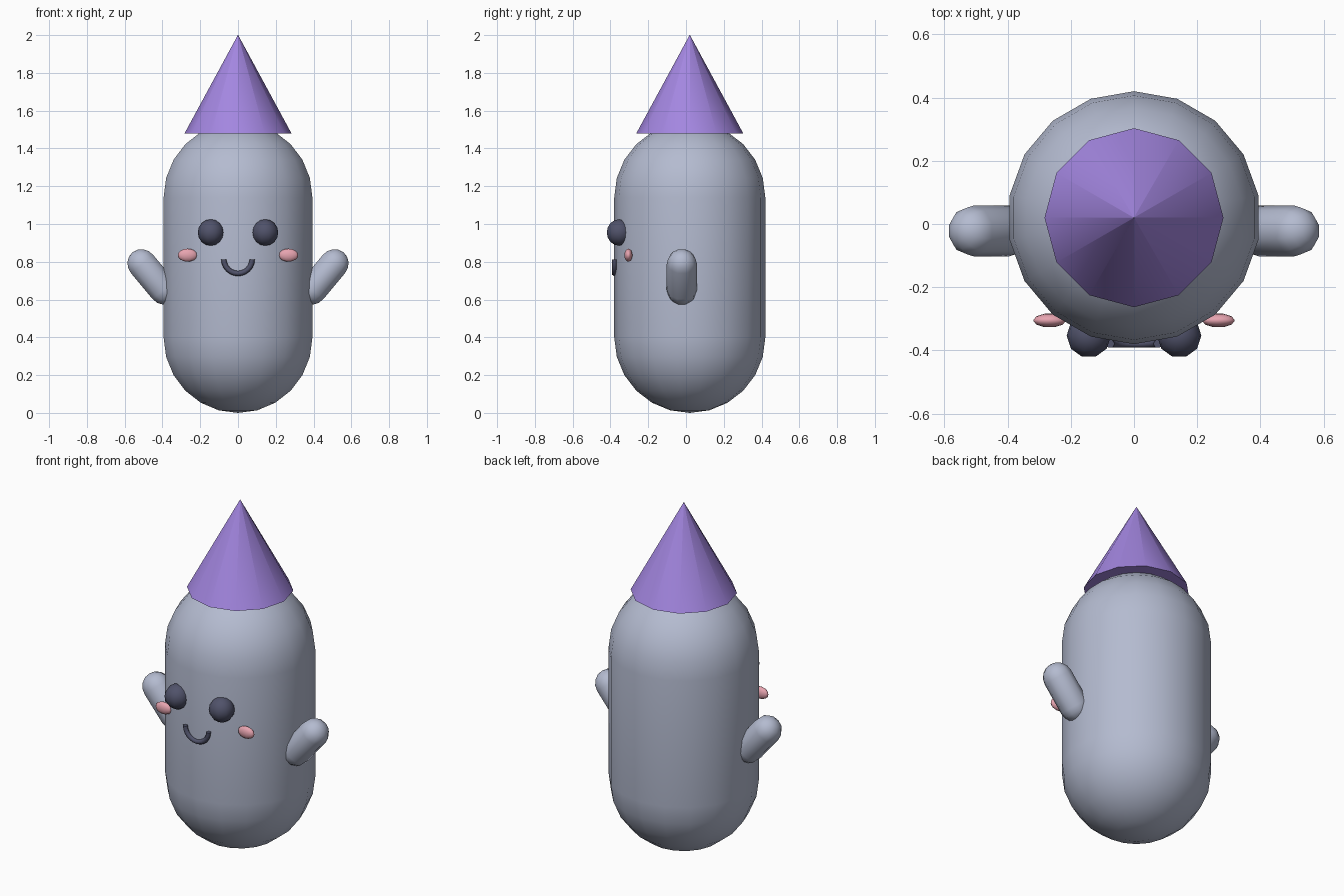
import bpy, bmesh
from math import sin, cos, pi, radians

cube = bpy.data.objects.get("Cube")
if cube:
    bpy.data.objects.remove(cube, do_unlink=True)


def material(name, hex_code):
    rgb = [int(hex_code[i:i + 2], 16) / 255 for i in (0, 2, 4)]
    lin = [c / 12.92 if c <= 0.04045 else ((c + 0.055) / 1.055) ** 2.4 for c in rgb]
    mat = bpy.data.materials.new(name)
    mat.use_nodes = True
    mat.diffuse_color = (*lin, 1)
    mat.node_tree.nodes["Principled BSDF"].inputs["Base Color"].default_value = (*lin, 1)
    return mat


grey = material("soft grey blue", "b4bbd0")
purple = material("party purple", "a386e0")
dark = material("dark slate", "50526a")
pink = material("blush pink", "eaa6b2")


def spin(name, points, steps, mat, axis=(0, 0, 1), angle=2 * pi, closed=False,
         location=(0, 0, 0), rotation=(0, 0, 0), scale=(1, 1, 1)):
    """Revolve a line of points about an axis and make a smooth object of it."""
    bm = bmesh.new()
    verts = [bm.verts.new(p) for p in points]
    edges = [bm.edges.new(pair) for pair in zip(verts, verts[1:])]
    if closed:
        edges.append(bm.edges.new((verts[-1], verts[0])))
    bmesh.ops.spin(bm, geom=verts + edges, cent=(0, 0, 0), axis=axis,
                   angle=angle, steps=steps)
    bmesh.ops.remove_doubles(bm, verts=bm.verts[:], dist=1e-5)
    if closed:
        bmesh.ops.holes_fill(bm, edges=[e for e in bm.edges if e.is_boundary], sides=0)
    bmesh.ops.recalc_face_normals(bm, faces=bm.faces[:])
    mesh = bpy.data.meshes.new(name)
    bm.to_mesh(mesh)
    bm.free()
    mesh.materials.append(mat)
    obj = bpy.data.objects.new(name, mesh)
    bpy.context.collection.objects.link(obj)
    obj.location, obj.rotation_euler, obj.scale = location, rotation, scale
    bpy.ops.object.select_all(action='DESELECT')
    obj.select_set(True)
    bpy.context.view_layer.objects.active = obj
    bpy.ops.object.shade_smooth_by_angle(angle=radians(75))
    return obj


def capsule(radius, straight, rings):
    """Profile of a capsule; with no straight part it is a sphere."""
    points = []
    for side in (-1, 1):
        for i in range(rings + 1):
            a = pi / 2 * (i / rings - (side < 0))
            points.append((0, -radius * cos(a), radius * sin(a) + side * straight / 2))
    if not straight:
        points.pop(rings)
    return points


# Body
spin("body", capsule(0.4, 0.74, 6), 18, grey, location=(0, 0.02, 0.77))

# Cone hat
spin("party_hat", [(0, 0, 1.48), (0, -0.283, 1.48), (0, -0.001, 2)], 12, purple,
     location=(0, 0.02, 0))

# Arms, eyes and cheeks
for side, word in ((1, "left"), (-1, "right")):
    spin(word + "_arm", capsule(0.08, 0.178, 4), 10, grey,
         location=(side * 0.451, -0.022, 0.72), rotation=(0, side * 0.695, 0))
    spin(word + "_eye", capsule(0.07, 0, 4), 10, dark,
         location=(side * 0.143, -0.353, 0.955), rotation=(0, 0, pi / 2))
    spin(word + "_cheek", capsule(0.052, 0, 4), 10, pink, rotation=(0, 0, pi / 2),
         location=(side * 0.267, -0.305, 0.835), scale=(0.43, 1, 0.66))

# Smiling mouth: half a ring
ring = [(0.075 + 0.014 * cos(i * pi / 3), 0.014 * sin(i * pi / 3), 0) for i in range(6)]
spin("mouth", ring, 12, dark, axis=(0, 1, 0), angle=pi, closed=True,
     location=(0, -0.379, 0.813))
